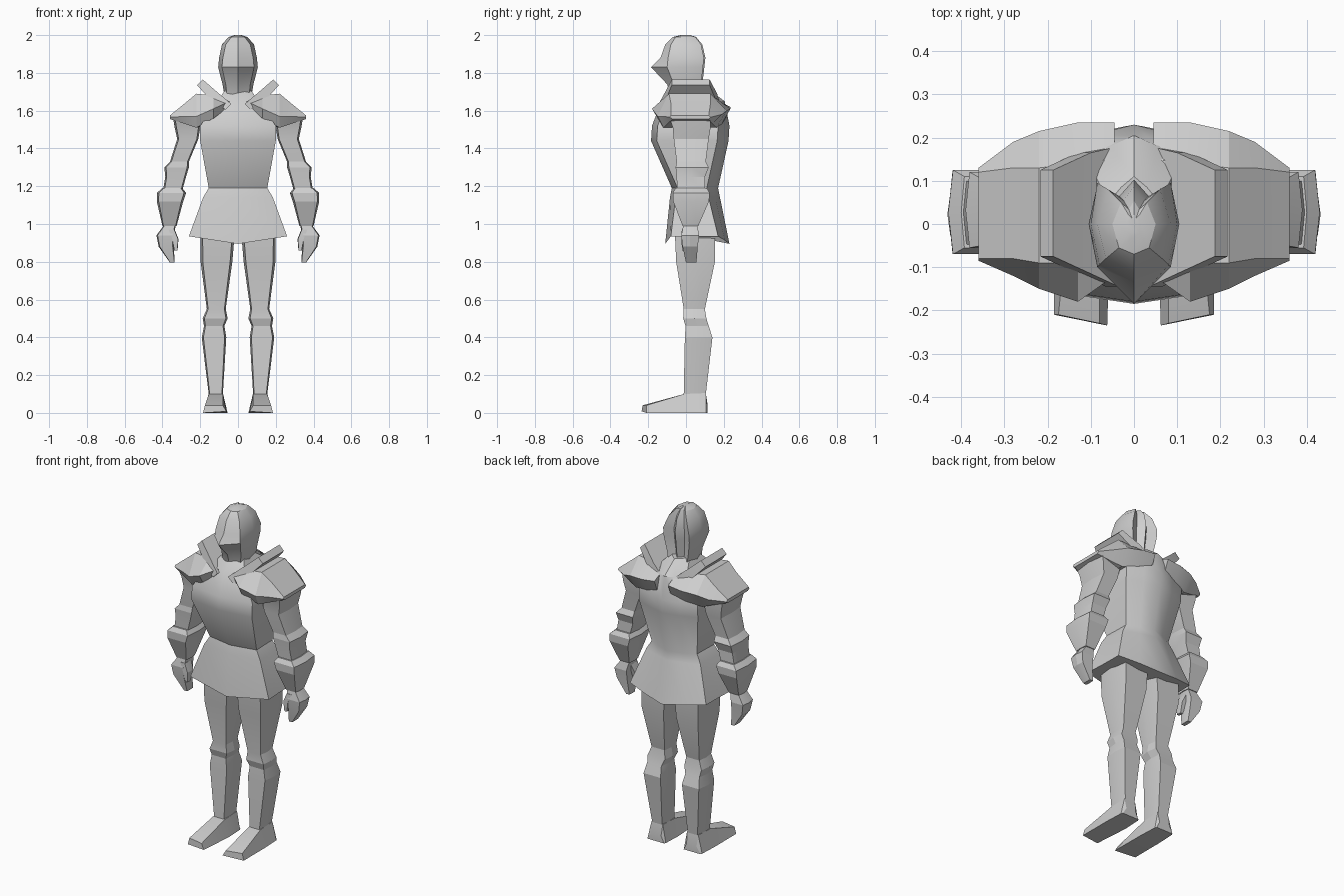
import bpy, bmesh, math

steel = bpy.data.materials.new("steel_grey")
steel.diffuse_color = (0.62, 0.62, 0.62, 1)


def loft(name, rings, mirror=False, angle=15):
    """Skin a list of equal-length closed rings and cap both ends."""
    bm = bmesh.new()
    vs = [[bm.verts.new(p) for p in r] for r in rings]
    n = len(rings[0])
    for a, b in zip(vs, vs[1:]):
        for i in range(n):
            j = (i + 1) % n
            bm.faces.new((a[i], a[j], b[j], b[i]))
    bm.faces.new(vs[0])
    bm.faces.new(vs[-1])
    bmesh.ops.recalc_face_normals(bm, faces=bm.faces)
    me = bpy.data.meshes.new(name)
    bm.to_mesh(me)
    bm.free()
    me.materials.append(steel)
    ob = bpy.data.objects.new(name, me)
    bpy.context.collection.objects.link(ob)
    if mirror:
        m = ob.modifiers.new("mirror", 'MIRROR')
        m.use_mirror_merge = False
    bpy.ops.object.select_all(action='DESELECT')
    ob.select_set(True)
    bpy.context.view_layer.objects.active = ob
    bpy.ops.object.shade_smooth_by_angle(angle=math.radians(angle))
    return ob


def box_ring(z, x0, x1, y0, y1, c=0.07):
    """Six-sided limb section at height z: flat front and back, ridged sides."""
    d, m = (x1 - x0) * c, y0 + (y1 - y0) * 0.5
    return [(x0 + d, y0, z), (x1 - d, y0, z), (x1, m, z),
            (x1 - d, y1, z), (x0 + d, y1, z), (x0, m, z)]


def sym_ring(half):
    """Complete a half ring, front centre to back centre, across x = 0."""
    return half + [(-x, y, z) for x, y, z in half[-2:0:-1]]


# Torso and flared skirt: height, half width, front depth, back depth
torso = []
for z, w, f, b in [(1.72, .06, -.06, .11), (1.65, .11, -.13, .205), (1.52, .20, -.18, .23),
                   (1.44, .20, -.185, .225), (1.19, .155, -.075, .17),
                   (1.14, .185, -.085, .18), (.935, .26, -.11, .23)]:
    drop = .04 if z < 1 else 0
    torso.append(sym_ring([(0, f, z - drop), (w, f + .03, z), (w * .98, .03, z),
                           (w * .97, b - .06, z), (w * .5, b - .025, z - drop * .5),
                           (0, b, z - drop)]))
loft("torso_and_skirt", torso, angle=36)

# Helmet with pointed visor and a back ridge between two grooves
head = []
for z, f, x1, y1, x2, x3, y3 in [
        (1.64, -.07, .055, -.06, .065, .05, .085),
        (1.74, -.10, .065, -.065, .082, .07, .08),
        (1.83, -.185, .085, -.10, .105, .085, .09),
        (1.88, -.135, .08, -.095, .10, .085, .095),
        (1.95, -.11, .065, -.08, .085, .06, .08),
        (1.99, -.07, .035, -.055, .05, .03, .05),
        (2.0, -.03, .012, -.02, .018, .012, .02)]:
    head.append(sym_ring([(0, f, z), (x1, y1, z), (x2, .0, z), (x3, y3, z),
                          (x3 * .4, y3 * .68, z), (0, y3 * 1.08, z)]))
loft("helmet", head, angle=28)

# Shoulder plates: x, then (y, z) around each arch
pauldron = []
for x, pts in [
        (.045, [(-.11, 1.62), (-.12, 1.65), (-.06, 1.66), (.15, 1.66), (.235, 1.62), (.21, 1.56)]),
        (.13, [(-.15, 1.56), (-.18, 1.61), (-.09, 1.68), (.14, 1.68), (.235, 1.61), (.19, 1.53)]),
        (.22, [(-.12, 1.51), (-.15, 1.57), (-.09, 1.69), (.13, 1.69), (.215, 1.60), (.16, 1.51)]),
        (.28, [(-.10, 1.53), (-.12, 1.57), (-.08, 1.64), (.13, 1.64), (.19, 1.58), (.14, 1.53)]),
        (.36, [(-.07, 1.555), (-.085, 1.565), (-.08, 1.575), (.12, 1.575), (.13, 1.565), (.12, 1.555)])]:
    pauldron.append([(x, y, z) for y, z in pts])
loft("pauldron", pauldron, mirror=True)

# Thick neck guards rising from the shoulder plates
guard = []
for x, z, y0, y1, t in [(.035, 1.635, -.145, .18, .03), (.10, 1.69, -.115, .165, .05),
                        (.187, 1.765, -.075, .125, .03)]:
    guard.append([(x, y0, z), (x, y1, z), (x + .03, y1, z - t), (x + .03, y0, z - t)])
loft("neck_guard", guard, mirror=True)

# Upper arm, elbow and forearm
loft("arm", [box_ring(*r) for r in [
    (1.57, .20, .345, -.09, .13), (1.51, .20, .335, -.07, .13), (1.45, .21, .322, -.065, .12),
    (1.33, .26, .36, -.05, .105), (1.30, .26, .39, -.055, .12), (1.25, .275, .385, -.05, .10),
    (1.16, .30, .40, -.045, .10)]], mirror=True)

# Flared gauntlet cuff
loft("gauntlet", [box_ring(*r) for r in [
    (1.19, .295, .40, -.055, .11), (1.165, .275, .43, -.07, .125), (1.12, .29, .43, -.068, .122),
    (.99, .325, .40, -.018, .065)]], mirror=True)

# Mitten hand and separate thumb
loft("hand", [box_ring(*r) for r in [
    (.99, .33, .395, -.015, .06), (.94, .34, .432, -.025, .07), (.88, .34, .42, -.018, .062),
    (.795, .335, .36, .0, .055)]], mirror=True)
loft("thumb", [box_ring(*r) for r in [
    (.97, .335, .37, -.022, .04), (.92, .315, .35, -.025, .03), (.86, .32, .338, -.02, .01)]], mirror=True)

# Legs with knee guards
loft("leg", [box_ring(*r) for r in [
    (.98, .015, .20, -.06, .155), (.80, .03, .198, -.052, .153), (.55, .065, .165, -.012, .10),
    (.50, .055, .187, -.015, .108), (.46, .072, .18, -.002, .12), (.40, .062, .192, -.006, .14),
    (.10, .08, .155, -.012, .105)]], mirror=True)

# Pointed boots, lofted from heel to toe
boot = []
for y, x0, x1, t0, t1, z in [(.115, .065, .175, .085, .15, .04), (.105, .06, .18, .08, .155, .105),
                             (-.01, .055, .185, .08, .155, .10), (-.21, .062, .185, .08, .175, .04)]:
    toe = .025 if y < -.2 else 0
    boot.append([(x0, y - toe, .0 if y > -.2 else .008), (x1, y, .0), (t1, y, z), (t0, y - toe * .8, z)])
loft("boot", boot, mirror=True)
